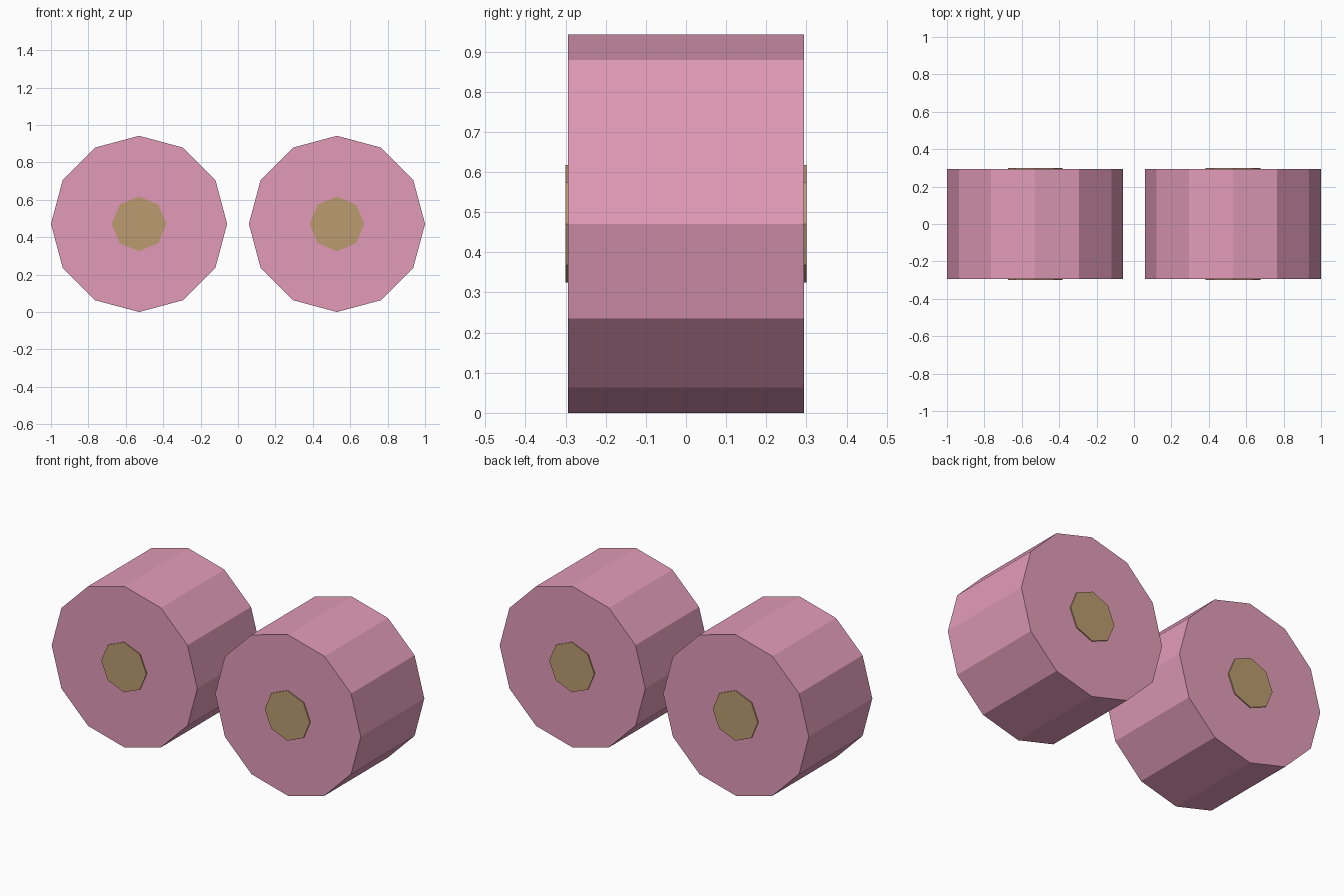
import bpy
from math import pi

if "Cube" in bpy.data.objects:
    bpy.data.objects.remove(bpy.data.objects["Cube"])

WHEEL_X, WHEEL_R, WHEEL_W = 0.529, 0.471, 0.587
HUB_R, HUB_W = 0.146, 0.6


def material(name, color):
    mat = bpy.data.materials.new(name)
    mat.diffuse_color = (*color, 1)
    mat.use_nodes = True
    mat.node_tree.nodes["Principled BSDF"].inputs["Base Color"].default_value = mat.diffuse_color
    return mat


def drum(name, x, sides, radius, width, mat):
    # Flat-sided cylinder lying along the y axis
    bpy.ops.mesh.primitive_cylinder_add(
        vertices=sides, radius=radius, depth=width,
        location=(x, 0, WHEEL_R), rotation=(pi / 2, 0, 0))
    obj = bpy.context.object
    obj.name = name
    obj.data.materials.append(mat)
    return obj


pink = material("pink", (0.76, 0.33, 0.48))
tan = material("tan", (0.50, 0.33, 0.16))

# A twelve-sided wheel and its eight-sided hub on each side
for label, side in (("left", -1), ("right", 1)):
    drum(label + "_wheel", side * WHEEL_X, 12, WHEEL_R, WHEEL_W, pink)
    drum(label + "_hub", side * WHEEL_X, 8, HUB_R, HUB_W, tan)
